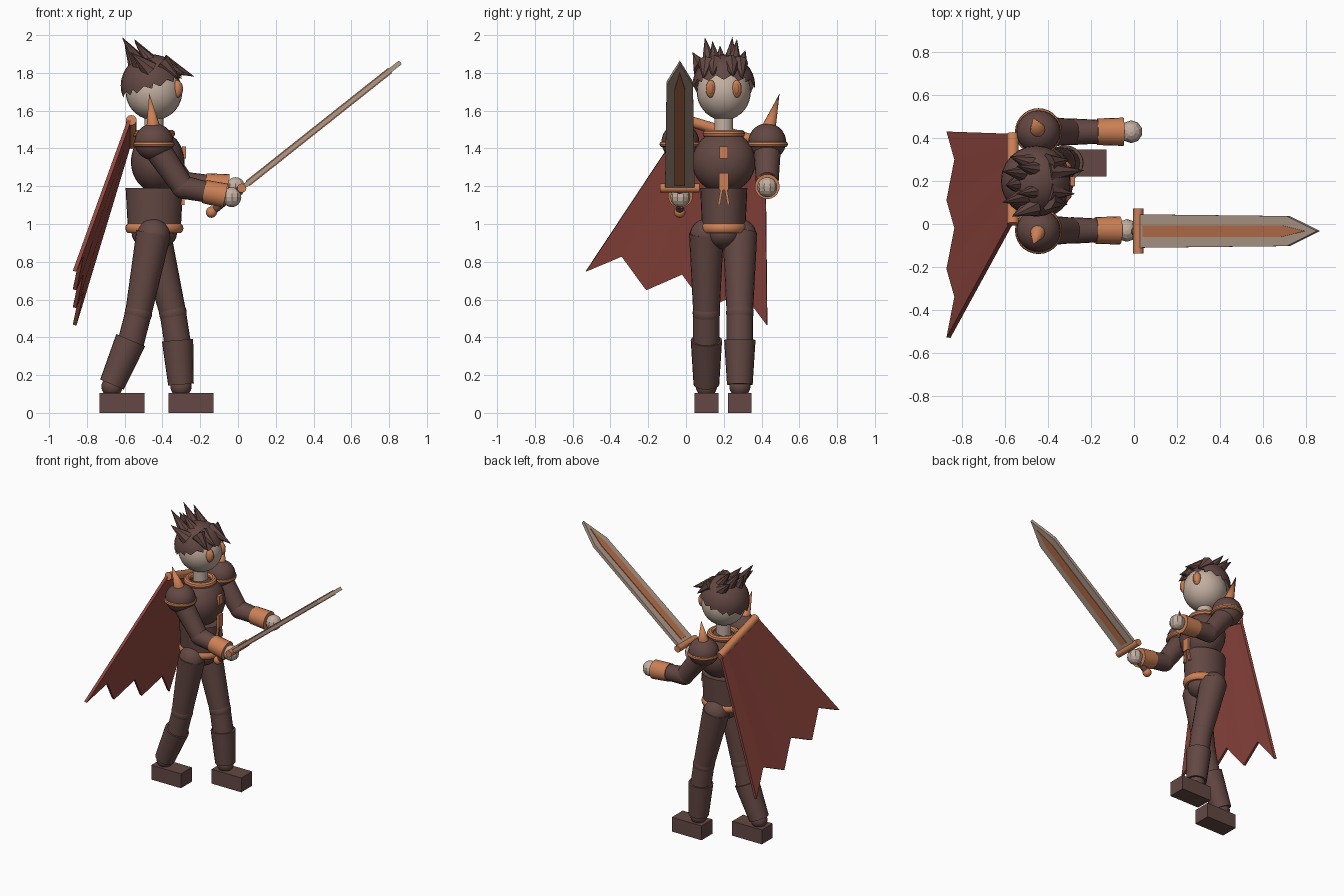
import bpy, bmesh, math
from mathutils import Vector, Matrix

if "Cube" in bpy.data.objects:
    bpy.data.objects.remove(bpy.data.objects["Cube"])


def mat(name, rgb):
    m = bpy.data.materials.new(name)
    m.diffuse_color = (*rgb, 1)
    m.use_nodes = True
    m.node_tree.nodes["Principled BSDF"].inputs["Base Color"].default_value = m.diffuse_color
    return m


DARK = mat("dark_brown", (0.125, 0.064, 0.056))
ORANGE = mat("orange", (0.60, 0.215, 0.092))
COPPER = mat("copper", (0.48, 0.16, 0.07))
RED = mat("cape_red", (0.29, 0.064, 0.05))
SKIN = mat("pale_skin", (0.55, 0.43, 0.355))
STEEL = mat("warm_steel", (0.43, 0.32, 0.25))
CY = 0.2  # body centre line


def finish(name, bm, m, smooth=True):
    bmesh.ops.recalc_face_normals(bm, faces=bm.faces)
    me = bpy.data.meshes.new(name)
    bm.to_mesh(me)
    bm.free()
    me.materials.append(m)
    ob = bpy.data.objects.new(name, me)
    bpy.context.collection.objects.link(ob)
    if smooth:
        bpy.ops.object.select_all(action='DESELECT')
        bpy.context.view_layer.objects.active = ob
        ob.select_set(True)
        bpy.ops.object.shade_smooth_by_angle(angle=math.radians(35))
    return ob


def ball(name, c, r, m, seg=24, rings=14, smooth=True):
    bm = bmesh.new()
    bmesh.ops.create_uvsphere(bm, u_segments=seg, v_segments=rings, radius=1)
    bmesh.ops.scale(bm, vec=r if isinstance(r, tuple) else (r, r, r), verts=bm.verts)
    bmesh.ops.translate(bm, vec=c, verts=bm.verts)
    return finish(name, bm, m, smooth)


def tube(name, a, b, r1, r2, m, seg=20, sy=1.0):
    """Tapered cylinder from a to b."""
    a, b = Vector(a), Vector(b)
    d = b - a
    bm = bmesh.new()
    bmesh.ops.create_cone(bm, cap_ends=True, segments=seg, radius1=r1, radius2=r2, depth=d.length)
    bmesh.ops.scale(bm, vec=(1, sy, 1), verts=bm.verts)
    rot = d.to_track_quat('Z', 'Y').to_matrix().to_4x4() if d.x or d.y else Matrix()
    bmesh.ops.transform(bm, matrix=Matrix.Translation((a + b) / 2) @ rot, verts=bm.verts)
    return finish(name, bm, m)


def box(name, c, size, m, rx=0.0):
    bm = bmesh.new()
    bmesh.ops.create_cube(bm, size=1)
    bmesh.ops.scale(bm, vec=size, verts=bm.verts)
    bmesh.ops.transform(bm, matrix=Matrix.Translation(c) @ Matrix.Rotation(rx, 4, 'X'), verts=bm.verts)
    return finish(name, bm, m, False)


def ring(name, c, R, r, m, sy=1.0, sz=1.0):
    bm = bmesh.new()
    n, k = 28, 10
    rows = []
    for i in range(n):
        u = 2 * math.pi * i / n
        row = []
        for j in range(k):
            v = 2 * math.pi * j / k
            q = R + r * math.cos(v)
            row.append(bm.verts.new((c[0] + q * math.cos(u), c[1] + sy * q * math.sin(u),
                                     c[2] + sz * r * math.sin(v))))
        rows.append(row)
    for i in range(n):
        for j in range(k):
            p, q = rows[i], rows[(i + 1) % n]
            bm.faces.new((p[j], q[j], q[(j + 1) % k], p[(j + 1) % k]))
    return finish(name, bm, m)


# Torso, belt, neck
ball("chest", (-0.425, CY, 1.33), (0.142, 0.168, 0.165), DARK, 28, 16)
tube("waist", (-0.443, CY, 0.97), (-0.443, CY, 1.19), 0.14, 0.152, DARK, 28, 0.82)
ring("belt", (-0.443, CY, 0.978), 0.132, 0.022, ORANGE, 0.82, 1.25)
ball("pelvis", (-0.443, CY, 0.95), (0.12, 0.1, 0.085), DARK)
ring("collar", (-0.445, CY, 1.478), 0.09, 0.022, ORANGE)
tube("neck", (-0.445, CY, 1.44), (-0.445, CY, 1.6), 0.05, 0.05, SKIN)

# Chest emblem plates
box("emblem_top", (-0.286, CY, 1.378), (0.02, 0.045, 0.065), ORANGE)
box("emblem_bar", (-0.288, CY, 1.225), (0.02, 0.05, 0.09), ORANGE)
for s in (-1, 1):
    box("emblem_leg", (-0.294, CY + s * 0.018, 1.145), (0.02, 0.014, 0.09), ORANGE, s * 0.17)

# Head and eyes
ball("head", (-0.445, CY, 1.70), (0.15, 0.143, 0.15), SKIN, 28, 18)
for s in (-1, 1):
    ball("eye", (-0.322, CY + s * 0.068, 1.715), (0.028, 0.027, 0.047), ORANGE, 16, 10)
    ball("iris", (-0.304, CY + s * 0.068, 1.715), (0.013, 0.015, 0.032), COPPER, 12, 8)

# Hair cap with a ragged lower edge
bm = bmesh.new()
bmesh.ops.create_uvsphere(bm, u_segments=24, v_segments=16, radius=0.166)
bmesh.ops.translate(bm, vec=(-0.455, CY, 1.732), verts=bm.verts)
bmesh.ops.bisect_plane(bm, geom=bm.verts[:] + bm.edges[:] + bm.faces[:],
                       plane_co=(-0.455, CY, 1.73), plane_no=(-0.3, 0, 1), clear_inner=True)
rim = sorted({v for e in bm.edges if e.is_boundary for v in e.verts},
             key=lambda v: math.atan2(v.co.y - CY, v.co.x + 0.455))
for i, v in enumerate(rim):
    v.co.z += 0.012 if i % 2 else -0.014
finish("hair_cap", bm, DARK)

# Hair spikes sweeping back, fringe sweeping forward
for dy, x, z, bx in ((-0.1, -0.615, 1.99, -0.50), (0.045, -0.615, 1.99, -0.49), (-0.02, -0.60, 1.945, -0.53),
                     (-0.165, -0.57, 1.91, -0.47), (0.115, -0.58, 1.92, -0.47), (0.07, -0.55, 1.98, -0.43),
                     (-0.06, -0.55, 1.97, -0.43)):
    tube("hair_spike", (bx, CY + dy * 0.7, 1.82), (x, CY + dy, z), 0.05, 0, DARK, 8)
for dy, x, z in ((0.05, -0.23, 1.78), (-0.06, -0.275, 1.785), (-0.11, -0.31, 1.77), (0.1, -0.30, 1.77)):
    tube("fringe", (-0.40, CY + dy * 0.8, 1.85), (x, CY + dy, z), 0.05, 0, DARK, 8)

# Legs: side, then x of knee, boot top, boot bottom
for name, y, knee, top, bot in (("back", 0.108, -0.527, -0.568, -0.667), ("front", 0.285, -0.345, -0.32, -0.302)):
    tube(name + "_thigh", (-0.447, y, 0.95), (knee, y, 0.53), 0.092, 0.07, DARK)
    ball(name + "_hip", (-0.447, y, 0.94), 0.088, DARK)
    ball(name + "_knee", (knee, y, 0.53), 0.073, DARK)
    tube(name + "_shin", (knee, y, 0.53), (top, y, 0.37), 0.07, 0.07, DARK)
    tube(name + "_boot", (top, y, 0.385), (bot, y, 0.15), 0.083, 0.068, DARK)
    ball(name + "_ankle", (bot, y, 0.14), 0.056, DARK)
    box(name + "_foot", (bot + 0.053, y, 0.0525), (0.24, 0.126, 0.105), DARK)

# Shoulders and arms: y side, elbow z, hand position
for name, s, ez, hx, hz in (("sword", -1, 1.195, -0.033, 1.142), ("free", 1, 1.215, -0.013, 1.195)):
    y = CY + s * 0.23
    ball(name + "_shoulder_pad", (-0.445, y, 1.435), (0.103, 0.1, 0.098), DARK)
    ring(name + "_pad_rim", (-0.445, y, 1.422), 0.095, 0.015, ORANGE)
    tube(name + "_pad_spike", (-0.447, y + s * 0.005, 1.50), (-0.47, y + s * 0.065, 1.69), 0.04, 0, ORANGE, 12)
    elbow, hand = Vector((-0.29, y, ez)), Vector((hx, y, hz))
    tube(name + "_upper_arm", (-0.43, y, 1.40), elbow, 0.072, 0.06, DARK)
    ball(name + "_elbow", elbow, 0.062, DARK)
    tube(name + "_forearm", elbow, elbow.lerp(hand, 0.7), 0.062, 0.052, DARK)
    tube(name + "_cuff", elbow.lerp(hand, 0.43), elbow.lerp(hand, 0.87), 0.062, 0.066, ORANGE)
    ball(name + "_hand", hand, 0.053, SKIN, 10, 8, False)

# Sword, laid out along its own axis
SY = -0.033
base, tip = Vector((0.02, SY, 1.19)), Vector((0.86, SY, 1.856))
ax = (tip - base).normalized()
up = Vector((-ax.z, 0, ax.x))
L = (tip - base).length


def plate(name, outline, thick, m, off=0.0):
    """Flat outline of (along, across) points, thickened around the blade plane."""
    bm = bmesh.new()
    lo, hi = ([bm.verts.new(base + ax * a + Vector((0, w, 0)) + up * (off + t)) for a, w in outline]
              for t in (-thick / 2, thick / 2))
    bm.faces.new(lo)
    bm.faces.new(hi)
    n = len(outline)
    for i in range(n):
        bm.faces.new((lo[i], lo[(i + 1) % n], hi[(i + 1) % n], hi[i]))
    return finish(name, bm, m, False)


plate("blade", [(0, -0.078), (L - 0.18, -0.07), (L, 0), (L - 0.18, 0.07), (0, 0.078)], 0.024, STEEL)
for s in (-1, 1):
    plate("blade_inlay", [(0.04, -0.027), (L - 0.21, -0.027), (L - 0.07, 0), (L - 0.21, 0.027), (0.04, 0.027)],
          0.006, COPPER, s * 0.014)
tube("guard", (0.02, SY - 0.105, 1.19), (0.02, SY + 0.105, 1.19), 0.024, 0.024, ORANGE, 12)
tube("grip", base - ax * 0.2, base, 0.02, 0.02, DARK, 12)
ball("pommel", base - ax * 0.205, 0.03, ORANGE, 14, 10)

# Cape hanging from a slanted bar, ragged hem
tube("cape_bar", (-0.565, 0.0, 1.55), (-0.565, 0.42, 1.425), 0.028, 0.028, ORANGE, 14)
hem = [(-0.865, -0.53, 0.75), (-0.828, -0.34, 0.83), (-0.865, -0.21, 0.652), (-0.828, -0.02, 0.735),
       (-0.865, 0.11, 0.557), (-0.828, 0.30, 0.64), (-0.865, 0.43, 0.465)]
bm = bmesh.new()
pairs = []
for p in hem:
    t = (p[1] + 0.53) / 0.96
    pairs.append((bm.verts.new((-0.575, 0.42 * t, 1.55 - 0.125 * t)), bm.verts.new(p)))
for (a, b), (c, d) in zip(pairs, pairs[1:]):
    bm.faces.new((a, b, d, c))
cape = finish("cape", bm, RED, False)
sol = cape.modifiers.new("thickness", 'SOLIDIFY')
sol.thickness = 0.02
sol.offset = 0
